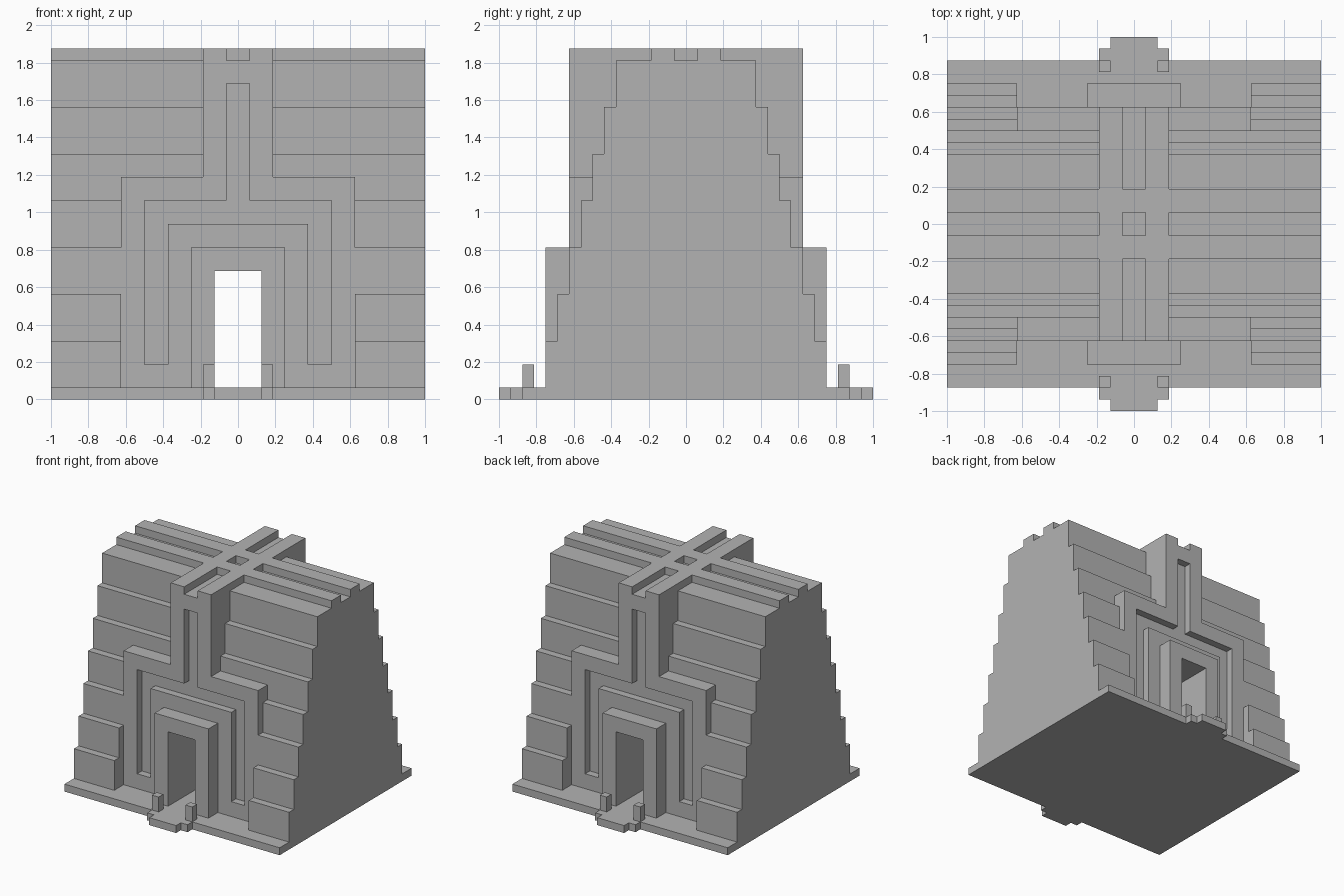
import bpy
import bmesh

U = 1 / 16  # grid unit of the block design

if "Cube" in bpy.data.objects:
    bpy.data.objects.remove(bpy.data.objects["Cube"], do_unlink=True)

stone = bpy.data.materials.new("grey stone")
stone.use_nodes = True
stone.diffuse_color = (0.45, 0.45, 0.45, 1)
stone.node_tree.nodes["Principled BSDF"].inputs["Base Color"].default_value = (0.45, 0.45, 0.45, 1)


def prism(name, outline, axis, lo, hi):
    """Extrude a flat outline along x, y or z between lo and hi."""
    place = {"x": lambda a, b, c: (c, a, b),
             "y": lambda a, b, c: (a, c, b),
             "z": lambda a, b, c: (a, b, c)}[axis]
    bm = bmesh.new()
    ends = [[bm.verts.new([v * U for v in place(a, b, c)]) for a, b in outline] for c in (lo, hi)]
    for ring in ends:
        bm.faces.new(ring)
    for i in range(len(outline)):
        j = (i + 1) % len(outline)
        bm.faces.new((ends[0][i], ends[0][j], ends[1][j], ends[1][i]))
    bmesh.ops.recalc_face_normals(bm, faces=bm.faces)
    mesh = bpy.data.meshes.new(name)
    bm.to_mesh(mesh)
    bm.free()
    mesh.materials.append(stone)
    obj = bpy.data.objects.new(name, mesh)
    bpy.context.collection.objects.link(obj)
    return obj


def mirrored(half):
    return half + [(-a, b) for a, b in reversed(half)]


def box(name, x0, x1, y0, y1, z0, z1):
    return prism(name, [(x0, y0), (x1, y0), (x1, y1), (x0, y1)], "z", z0, z1)


def combine(target, tool, operation):
    """Apply a boolean and discard the tool."""
    tool.hide_render = True
    mod = target.modifiers.new("boolean", "BOOLEAN")
    mod.operation = operation
    mod.solver = "EXACT"
    mod.object = tool
    bpy.context.view_layer.objects.active = target
    bpy.ops.object.modifier_apply(modifier=mod.name)
    bpy.data.objects.remove(tool, do_unlink=True)


# Base slab with a stepped landing at both entrances
slab = mirrored([(2, -16), (2, -15), (3, -15), (3, -14), (16, -14),
                 (16, 14), (3, 14), (3, 15), (2, 15), (2, 16)])
prism("base_slab", slab, "z", 0, 1)

# Terraced body with two roof ridges
terraces = []
for i in range(7):
    terraces += [(12 - i, 1 + 4 * i), (12 - i, 5 + 4 * i)]
ridge = [(3, 29), (3, 30), (1, 30), (1, 29)]
body = prism("terraced_body", mirrored(terraces + ridge), "x", -16, 16)

# Clear the lower terraces in front of the facades
for side in (-1, 1):
    y0, y1 = sorted((side * 10, side * 13))
    combine(body, box("clearance", -10, 10, y0, y1, 0, 14), "DIFFERENCE")

# Facade shoulders and central spine running through the body
facade = mirrored([(10, 1), (10, 19), (3, 19), (3, 30)])
combine(body, prism("facade", facade, "y", -10, 10), "UNION")

# Recessed channels, roof slots and the passage
channel = mirrored([(6, 15), (6, 3), (8, 3), (8, 17), (1, 17), (1, 27)])
for side in (-1, 1):
    y0, y1 = sorted((side * 9, side * 11))
    combine(body, prism("channel", channel, "y", y0, y1), "DIFFERENCE")
    y0, y1 = sorted((side * 3, side * 11))
    combine(body, box("roof_slot", -1, 1, y0, y1, 29, 31), "DIFFERENCE")
combine(body, box("roof_socket", -1, 1, -1, 1, 29, 31), "DIFFERENCE")
combine(body, box("passage", -2, 2, -13, 13, 0, 11), "DIFFERENCE")

# Door arches and entrance posts
arch = mirrored([(2, 11), (2, 1), (4, 1), (4, 13)])
for side, label in ((-1, "front"), (1, "back")):
    y0, y1 = sorted((side * 10, side * 12))
    prism(label + "_door_arch", arch, "y", y0, y1)
    y0, y1 = sorted((side * 13, side * 14))
    box(label + "_left_post", 2, 3, y0, y1, 1, 3)
    box(label + "_right_post", -3, -2, y0, y1, 1, 3)
